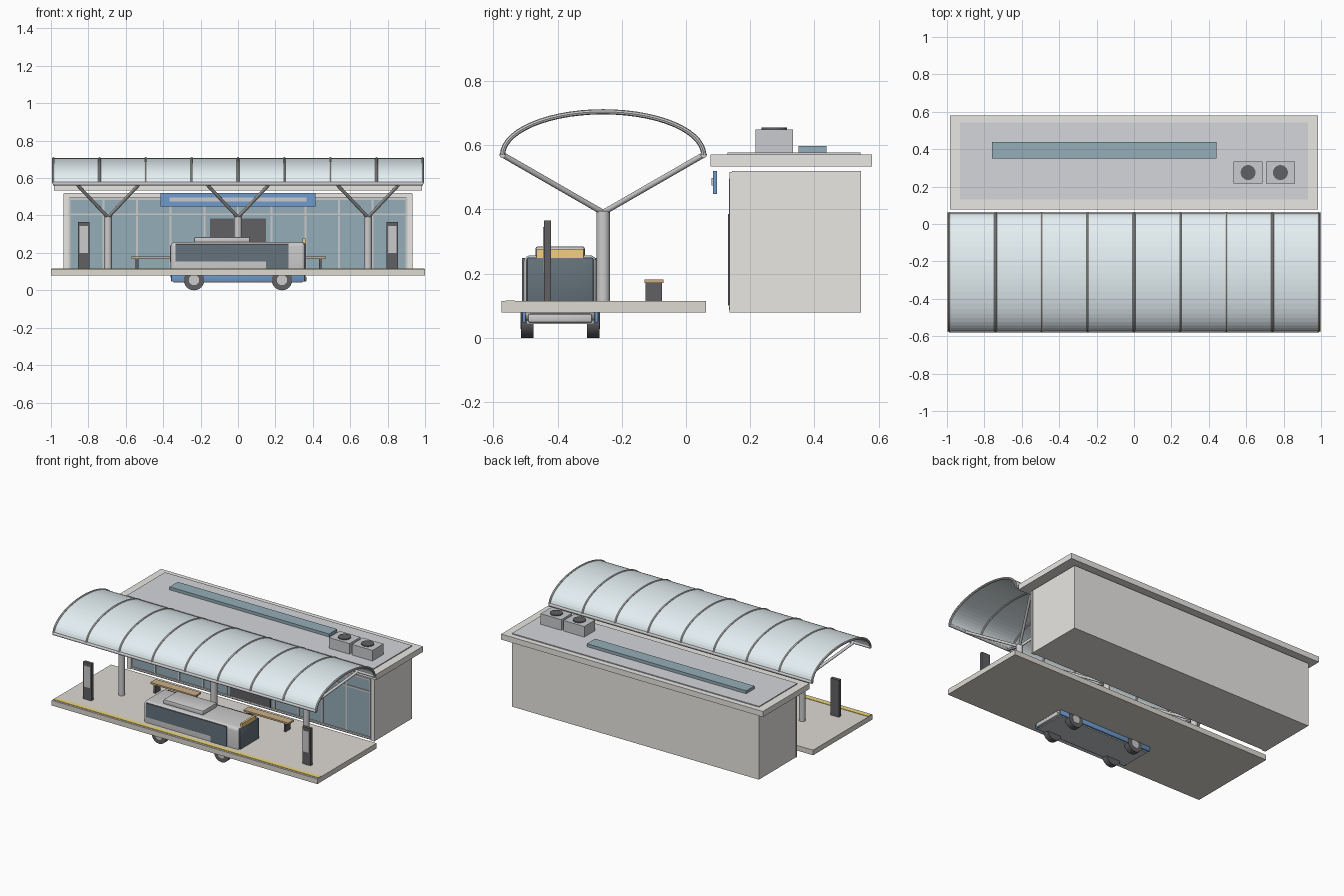
import bpy, bmesh, math
from mathutils import Vector

if "Cube" in bpy.data.objects:
    bpy.data.objects.remove(bpy.data.objects["Cube"])


def mat(name, r, g, b):
    m = bpy.data.materials.new(name)
    m.diffuse_color = (r, g, b, 1)
    m.use_nodes = True
    m.node_tree.nodes["Principled BSDF"].inputs["Base Color"].default_value = m.diffuse_color
    return m


BEIGE = mat("beige", .82, .80, .77)
PAVING = mat("paving", .73, .70, .65)
GLASS = mat("glass", .30, .42, .48)
SHEET = mat("canopy_sheet", .78, .87, .90)
STEEL = mat("steel", .75, .76, .78)
WHITE = mat("white", .90, .90, .88)
DARK = mat("dark", .13, .17, .20)
BLACK = mat("black", .12, .12, .13)
BLUE = mat("blue", .16, .33, .62)
YELLOW = mat("yellow", .85, .68, .18)
ORANGE = mat("orange", .90, .62, .22)
WOOD = mat("wood", .60, .43, .24)
ROOFING = mat("roofing", .66, .67, .70)
GREY = mat("grey", .58, .60, .62)


def add_mesh(name, bm, m, smooth=False):
    me = bpy.data.meshes.new(name)
    bmesh.ops.recalc_face_normals(bm, faces=bm.faces)
    bm.to_mesh(me)
    bm.free()
    ob = bpy.data.objects.new(name, me)
    bpy.context.collection.objects.link(ob)
    me.materials.append(m)
    if smooth:
        bpy.ops.object.select_all(action='DESELECT')
        bpy.context.view_layer.objects.active = ob
        ob.select_set(True)
        bpy.ops.object.shade_smooth_by_angle(angle=math.radians(40))
    return ob


def box(name, x, y, z, m, bevel=0, segs=3):
    """Box from (min, max) pairs."""
    bm = bmesh.new()
    bmesh.ops.create_cube(bm, size=1)
    for v in bm.verts:
        v.co = Vector([(p[0] + p[1]) / 2 + c * (p[1] - p[0]) for p, c in zip((x, y, z), v.co)])
    if bevel:
        bmesh.ops.bevel(bm, geom=bm.edges[:], offset=bevel, segments=segs, affect='EDGES', profile=.5)
    return add_mesh(name, bm, m, bevel > 0)


def rod(name, a, b, r, m, sides=16):
    """Cylinder between two points."""
    a, b = Vector(a), Vector(b)
    bm = bmesh.new()
    bmesh.ops.create_cone(bm, cap_ends=True, segments=sides, radius1=r, radius2=r, depth=(b - a).length)
    q = Vector((0, 0, 1)).rotation_difference(b - a)
    for v in bm.verts:
        v.co = q @ v.co + (a + b) / 2
    return add_mesh(name, bm, m, True)


# Platform with warning strip
box("platform", (-1, 1), (-.575, .062), (.079, .114), PAVING)
box("warning_strip", (-.998, .998), (-.562, -.532), (.112, .117), YELLOW)

# Station building
box("building", (-.93, .93), (.143, .545), (.079, .519), BEIGE)
box("glass_front", (-.9, .9), (.139, .15), (.1, .495), GLASS)
for i in range(11):
    x = -.9 + .18 * i
    box("mullion", (x - .005, x + .005), (.134, .145), (.1, .492), STEEL)
for z in (.092, .405, .49):
    box("facade_rail", (-.905, .905), (.134, .145), (z - .006, z + .006), WHITE)
for s in (-1, 1):
    x = s * .917
    box("corner_post", (x - .015, x + .015), (.136, .15), (.079, .517), BEIGE)
box("door", (-.15, .15), (.131, .145), (.1, .385), BLACK)

# Roof and equipment
box("roof_slab", (-.985, .985), (.077, .58), (.533, .571), BEIGE)
box("roof_surface", (-.93, .93), (.13, .543), (.565, .577), ROOFING)
box("skylight", (-.76, .44), (.35, .438), (.57, .597), GLASS)
for x in (.61, .783):
    box("roof_unit", (x - .078, x + .078), (.216, .334), (.57, .649), GREY)
    rod("roof_fan", (x, .275, .64), (x, .275, .655), .04, BLACK, 24)

# Hanging sign board
box("sign_board", (-.415, .415), (.084, .097), (.448, .52), BLUE)
box("sign_strip", (-.365, .365), (.08, .088), (.474, .497), WHITE)

# Arched canopy: sheet, ribs and edge beams
CY, CZ, A, B, N = -.258, .57, .313, .134, 28
arc = [(CY - A * math.cos(math.pi * i / N), CZ + B * math.sin(math.pi * i / N)) for i in range(N + 1)]
bm = bmesh.new()
rows = [[bm.verts.new((x, y, z)) for y, z in arc] for x in (-.985, .985)]
for i in range(N):
    bm.faces.new((rows[0][i], rows[1][i], rows[1][i + 1], rows[0][i + 1]))
sheet = add_mesh("canopy_sheet", bm, SHEET)
mod = sheet.modifiers.new("thickness", 'SOLIDIFY')
mod.thickness, mod.offset = .005, 0

for k in range(9):
    x, r, S = -.987 + .24675 * k, .008, 8
    bm = bmesh.new()
    rings = []
    for i, (y, z) in enumerate(arc):
        t = math.pi * i / N
        n = Vector((0, -B * math.cos(t), A * math.sin(t))).normalized()
        rings.append([bm.verts.new(Vector((x, y, z)) + r * (math.cos(a) * n + Vector((math.sin(a), 0, 0))))
                      for a in (2 * math.pi * j / S for j in range(S))])
    for p, q in zip(rings, rings[1:]):
        for j in range(S):
            bm.faces.new((p[j], p[(j + 1) % S], q[(j + 1) % S], q[j]))
    bm.faces.new(rings[0])
    bm.faces.new(rings[-1])
    add_mesh("canopy_rib", bm, STEEL, True)
for y in (CY - A, CY + A):
    rod("edge_beam", (-.99, y, CZ), (.99, y, CZ), .01, STEEL)

# Branching columns
for x in (-.695, 0, .695):
    rod("column", (x, CY, .11), (x, CY, .395), .021, STEEL, 24)
    for sx in (-1, 1):
        for sy in (-1, 1):
            rod("strut", (x, CY, .39), (x + sx * .17, CY + sy * A, CZ), .009, STEEL, 12)

# Benches
for x in (-.4, .3):
    box("bench_seat", (x - .17, x + .17), (-.129, -.07), (.17, .181), WOOD)
    for s in (-.14, .14):
        box("bench_leg", (x + s - .007, x + s + .007), (-.126, -.074), (.112, .171), BLACK)

# Information totems
for x in (-.825, .825):
    box("totem", (x - .031, x + .031), (-.443, -.421), (.112, .366), BLACK)
    box("totem_panel", (x - .023, x + .023), (-.446, -.44), (.2, .345), STEEL)

# Bus, its wheels passing below the platform
BY = -.392
box("bus_body", (-.36, .36), (BY - .114, BY + .114), (.05, .257), WHITE, .022, 4)
box("bus_floor", (-.345, .345), (BY - .105, BY + .105), (.043, .06), GREY)
for s in (-1, 1):
    y = BY + s * .113
    box("bus_skirt", (-.357, .357), (y - .006, y + .006), (.047, .1), BLUE, .004, 2)
    box("bus_windows", (-.335, .27), (y - .005, y + .005), (.153, .248), DARK)
    box("bus_door", (.15, .27), (y - .005, y + .005), (.09, .248), DARK)
    for x in (-.235, .235):
        rod("wheel", (x, BY + s * .083, .055), (x, BY + s * .122, .055), .055, BLACK, 24)
        rod("wheel_hub", (x, BY + s * .115, .055), (x, BY + s * .124, .055), .028, STEEL, 16)
box("bus_windscreen", (.345, .364), (BY - .104, BY + .104), (.1, .25), DARK, .006, 2)
box("bus_rear_window", (-.363, -.35), (BY - .09, BY + .09), (.15, .24), DARK)
box("bus_front_bumper", (.34, .366), (BY - .1, BY + .1), (.047, .075), WHITE, .006, 2)
box("bus_roof_unit", (-.235, .065), (BY - .077, BY + .077), (.25, .285), WHITE, .008, 2)
box("bus_destination_sign", (.345, .36), (BY - .073, BY + .073), (.249, .277), ORANGE)
